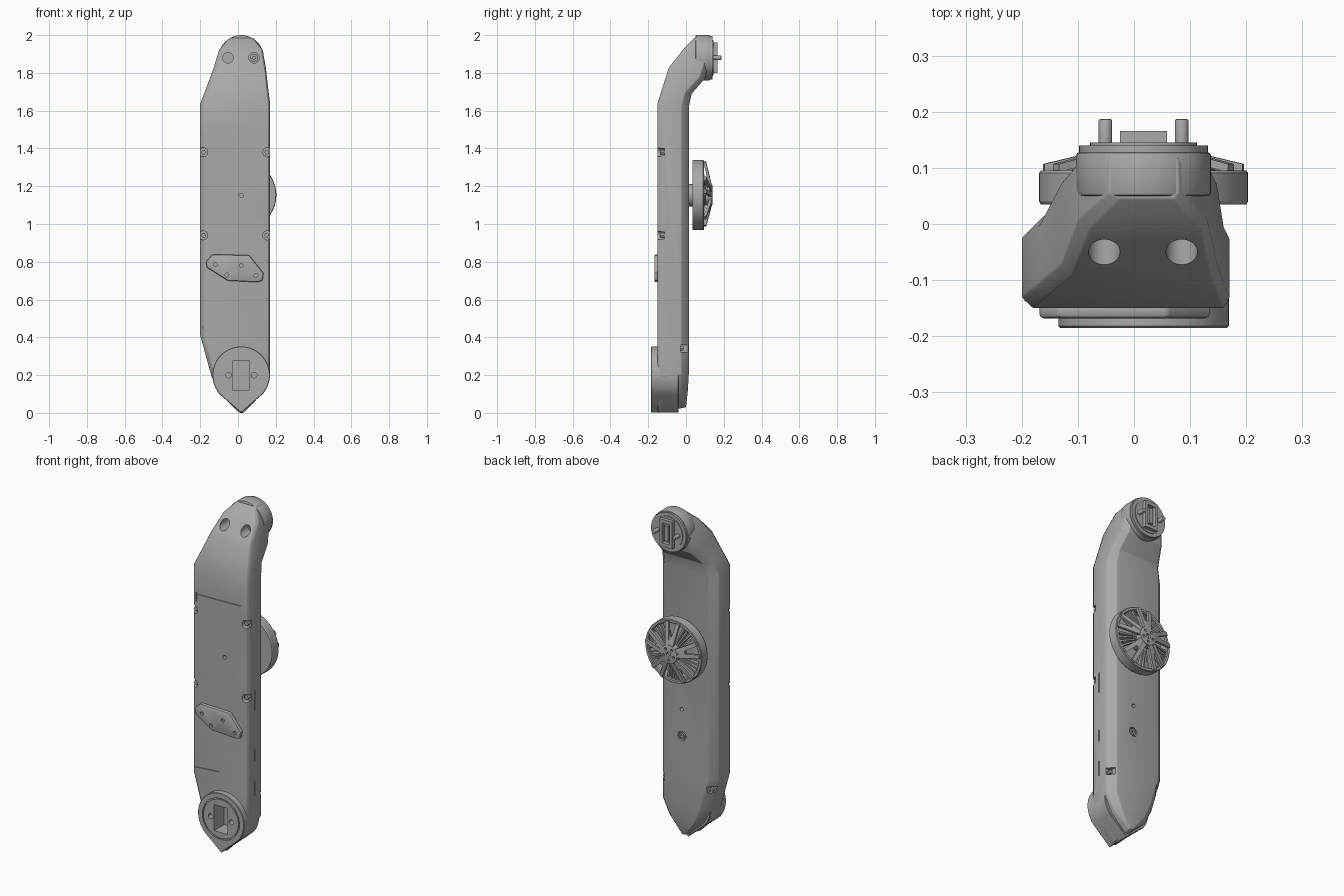
import bpy, bmesh
from math import sin, cos, pi, radians
from mathutils import Vector

if "Cube" in bpy.data.objects:
    bpy.data.objects.remove(bpy.data.objects["Cube"], do_unlink=True)

grey = bpy.data.materials.new("plain grey")
grey.use_nodes = True
grey.diffuse_color = (0.4, 0.4, 0.4, 1)
grey.node_tree.nodes["Principled BSDF"].inputs["Base Color"].default_value = (0.4, 0.4, 0.4, 1)

AX = 0.017                      # centre line shared by head, wheel and socket


def finish(name, bm):
    bmesh.ops.remove_doubles(bm, verts=bm.verts, dist=1e-5)
    bmesh.ops.recalc_face_normals(bm, faces=bm.faces)
    me = bpy.data.meshes.new(name)
    bm.to_mesh(me)
    bm.free()
    ob = bpy.data.objects.new(name, me)
    bpy.context.collection.objects.link(ob)
    me.materials.append(grey)
    return ob


def loft(name, rings):
    """Skin a list of equal rings and cap both ends."""
    bm = bmesh.new()
    loops = [[bm.verts.new(p) for p in ring] for ring in rings]
    n = len(loops[0])
    for a, b in zip(loops, loops[1:]):
        for i in range(n):
            bm.faces.new((a[i], a[(i + 1) % n], b[(i + 1) % n], b[i]))
    bm.faces.new(loops[0])
    bm.faces.new(loops[-1])
    return finish(name, bm)


def prism(name, outline, y0, y1):
    return loft(name, [[(x, y, z) for x, z in outline] for y in (y0, y1)])


def box(name, x0, x1, y0, y1, z0, z1):
    return prism(name, [(x0, z0), (x1, z0), (x1, z1), (x0, z1)], y0, y1)


def circle(x, z, r, n=32, start=0.0, stop=2 * pi):
    return [(x + r * cos(start + (stop - start) * i / n),
             z + r * sin(start + (stop - start) * i / n)) for i in range(n)]


def cyl(name, x, z, r, y0, y1, n=32):
    return prism(name, circle(x, z, r, n), y0, y1)


def lathe(name, x, z, profile, n=64):
    """Closed (radius, y) profile turned about the y direction."""
    bm = bmesh.new()
    loops = [[bm.verts.new((x + r * cos(2 * pi * i / n), y, z + r * sin(2 * pi * i / n)))
              for r, y in profile] for i in range(n)]
    m = len(profile)
    for i in range(n):
        a, b = loops[i], loops[(i + 1) % n]
        for j in range(m):
            k = (j + 1) % m
            bm.faces.new((a[j], a[k], b[k], b[j]))
    return finish(name, bm)


def apply_mod(ob, kind, **settings):
    mod = ob.modifiers.new(kind, kind)
    for key, value in settings.items():
        setattr(mod, key, value)
    bpy.context.view_layer.objects.active = ob
    bpy.ops.object.modifier_apply(modifier=mod.name)


def bevel(ob, width, segments=2, angle=35):
    apply_mod(ob, 'BEVEL', width=width, segments=segments,
              limit_method='ANGLE', angle_limit=radians(angle))


def cut(ob, *cutters):
    for c in cutters:
        apply_mod(ob, 'BOOLEAN', operation='DIFFERENCE', solver='EXACT', object=c)
        bpy.data.objects.remove(c, do_unlink=True)


# Arm body: left x, right x, front (y, z), back (y, z), back chamfer
stations = [
    (0.005, 0.03, (-0.15, 0.00), (0.00, 0.03), 0.005),
    (-0.09, 0.12, (-0.15, 0.09), (0.01, 0.12), 0.03),
    (-0.14, 0.17, (-0.15, 0.19), (0.015, 0.21), 0.04),
    (-0.20, 0.17, (-0.15, 0.41), (0.015, 0.41), 0.04),
    (-0.20, 0.17, (-0.15, 1.64), (0.015, 1.62), 0.04),
    (-0.17, 0.16, (-0.125, 1.72), (0.03, 1.69), 0.035),
    (-0.13, 0.148, (-0.09, 1.83), (0.10, 1.77), 0.03),
    (-0.10, 0.13, (-0.01, 1.93), (0.125, 1.88), 0.02),
    (-0.045, 0.08, (0.045, 1.985), (0.125, 1.985), 0.01),
]


def section(xl, xr, front, back, cb):
    f, b = Vector(front), Vector(back)
    depth = (b - f).length
    w = min(0.02, (xr - xl) * 0.2)
    cf = min(0.02, cb) / depth
    tb = 1 - cb / depth
    wb = min(cb, (xr - xl) * 0.3)
    ring = [(xl + w, 0), (xr - w * 0.5, 0), (xr, cf), (xr, tb),
            (xr - wb, 1), (xl + wb, 1), (xl, tb), (xl, cf)]
    return [(x, *f.lerp(b, t)) for x, t in ring]


body = loft("arm_body", [section(*s) for s in stations])
bevel(body, 0.008, 2, 28)
cut(body, *[cyl("hole", x, 1.88, 0.028, -0.2, 0.07) for x in (-0.053, 0.085)])
cut(body, cyl("pin_hole", AX, 0.78, 0.011, -0.01, 0.05, 16),
    cyl("pin_hole", AX, 1.15, 0.011, -0.2, -0.1, 16),
    cyl("bolt_hole", AX, 0.62, 0.027, -0.005, 0.05),
    cyl("socket_well", AX, 0.2, 0.10, -0.2, -0.08),
    prism("upper_crease", [(-0.17, 1.43), (-0.16, 1.475), (0.12, 1.48), (0.12, 1.487), (-0.17, 1.487)], -0.2, -0.144),
    prism("lower_crease", [(-0.19, 0.445), (-0.02, 0.457), (-0.02, 0.463), (-0.19, 0.46)], -0.2, -0.144))

# Edge notches with a screw in each
for side, edge in ((-1, -0.20), (1, 0.17)):
    inner = edge - side * 0.035
    for z in (0.94, 1.38):
        cut(body, cyl("notch", edge - side * 0.015, z, 0.024, -0.2, -0.115, 20))
        cyl("notch_screw", edge - side * 0.018, z, 0.013, -0.138, -0.11, 6)
    edge_low = edge if side > 0 else -0.18
    xs = sorted((edge_low - side * 0.035, edge_low + side * 0.05))
    cut(body, box("low_notch", *xs, -0.03, 0.05, 0.32, 0.36))
    cyl("low_notch_screw", edge_low - side * 0.02, 0.34, 0.012, -0.04, -0.012, 6)
for z0, z1 in ((0.34, 0.43), (0.55, 0.62), (0.85, 0.97)):
    cut(body, box("side_slit", 0.164, 0.2, -0.089, -0.083, z0, z1))

# Screw seats inside the head holes and the rear bolt
lathe("head_screw", 0.085, 1.88, [(0.008, 0.0), (0.02, 0.0), (0.02, 0.08), (0.008, 0.08)], 24)
lathe("rear_bolt", AX, 0.62, [(0.009, -0.01), (0.018, -0.01), (0.018, 0.016), (0.009, 0.016)], 24)

# Head barrel with coupling flange, plug and pins
barrel = cyl("head_barrel", AX, 1.88, 0.12, 0.05, 0.128, 48)
bevel(barrel, 0.006)
cyl("head_flange", AX, 1.88, 0.115, 0.12, 0.14, 48)
cyl("flange_face", AX, 1.88, 0.095, 0.135, 0.145, 48)
plug = box("coupling_plug", AX - 0.042, AX + 0.042, 0.12, 0.166, 1.80, 1.96)
cut(plug, box("plug_well", AX - 0.026, AX + 0.026, 0.145, 0.2, 1.82, 1.94))
box("plug_core", AX - 0.011, AX + 0.011, 0.13, 0.162, 1.835, 1.925)
for x in (-0.068, 0.068):
    pin = cyl("coupling_pin", AX + x, 1.88, 0.012, 0.12, 0.187, 24)
    bevel(pin, 0.003)

# Socket boss: a disc running down to a pointed tip
drop = circle(AX, 0.2, 0.152, 40, radians(-40), radians(220)) + [(-0.1, 0.1), (AX, 0.0)]
boss = prism("socket_boss", drop, -0.185, -0.04)
bevel(boss, 0.003, 1, 60)
recess = lathe("recess", AX, 0.2, [(0.115, -0.2), (0.122, -0.2), (0.122, -0.178), (0.115, -0.178)])
cut(boss, recess,
    box("socket_slot", AX - 0.045, AX + 0.045, -0.2, -0.09, 0.12, 0.275),
    *[cyl("socket_hole", AX + x, 0.2, 0.015, -0.2, -0.1, 20) for x in (-0.068, 0.068)])

# Sloped plate on the front with four holes
plate = prism("front_plate", [(-0.17, 0.80), (-0.135, 0.84), (0.06, 0.835), (0.135, 0.74),
                              (0.13, 0.70), (0.10, 0.692), (-0.055, 0.70), (-0.165, 0.77)], -0.168, -0.14)
bevel(plate, 0.008, 2, 50)
cut(plate, *[cyl("plate_hole", x, z, 0.010, -0.2, -0.155, 16)
             for x, z in ((-0.12, 0.785), (AX, 0.78), (-0.06, 0.73), (0.095, 0.727))])

# Wheel on the back
WZ = 1.153
cyl("wheel_axle", AX, WZ, 0.06, 0.0, 0.045)
lathe("wheel_rim", AX, WZ, [(0.165, 0.035), (0.183, 0.035), (0.186, 0.04), (0.186, 0.091),
                            (0.183, 0.095), (0.17, 0.095), (0.165, 0.09)])
cyl("wheel_back", AX, WZ, 0.17, 0.038, 0.048, 64)
hub = cyl("wheel_hub", AX, WZ, 0.055, 0.045, 0.14, 40)
bevel(hub, 0.004)
cut(hub, cyl("bore", AX, WZ, 0.014, 0.125, 0.2, 24),
    *[cyl("stud_hole", AX + 0.034 * cos(a), WZ + 0.034 * sin(a), 0.008, 0.125, 0.2, 12)
      for a in [radians(126 + 72 * i) for i in range(5)]])


def spoke(name, r0, a0, w0, y0, r1, a1, w1, y1, t):
    """Tapered bar between two polar points, its outer face at y0 and y1."""
    p0 = Vector((r0 * cos(a0), r0 * sin(a0)))
    p1 = Vector((r1 * cos(a1), r1 * sin(a1)))
    d = (p1 - p0).normalized()
    side = Vector((-d.y, d.x))
    rings = []
    for p, w, y in ((p0, w0, y0), (p1, w1, y1)):
        a, b = p - side * w / 2, p + side * w / 2
        rings.append([(AX + q.x, yy, WZ + q.y) for q, yy in
                      ((a, y), (b, y), (b, y - t), (a, y - t))])
    return loft(name, rings)


for i in range(5):
    a = radians(90 + 72 * i)
    for s in (-1, 1):
        spoke("wheel_spoke", 0.04, a + s * 0.25, 0.026, 0.14, 0.179, a + s * 0.2, 0.022, 0.107, 0.015)
    spoke("spoke_web", 0.04, a, 0.03, 0.138, 0.10, a, 0.022, 0.124, 0.012)
    for k in (-1.5, -0.5, 0.5, 1.5):
        f = a + radians(36 + 9 * k)
        spoke("wheel_fin", 0.05, f, 0.007, 0.105, 0.17, f, 0.011, 0.09, 0.03)

# Smooth shading with sharp edges kept
for ob in bpy.context.scene.objects:
    ob.select_set(ob.type == 'MESH')
bpy.ops.object.shade_smooth_by_angle(angle=radians(30))
